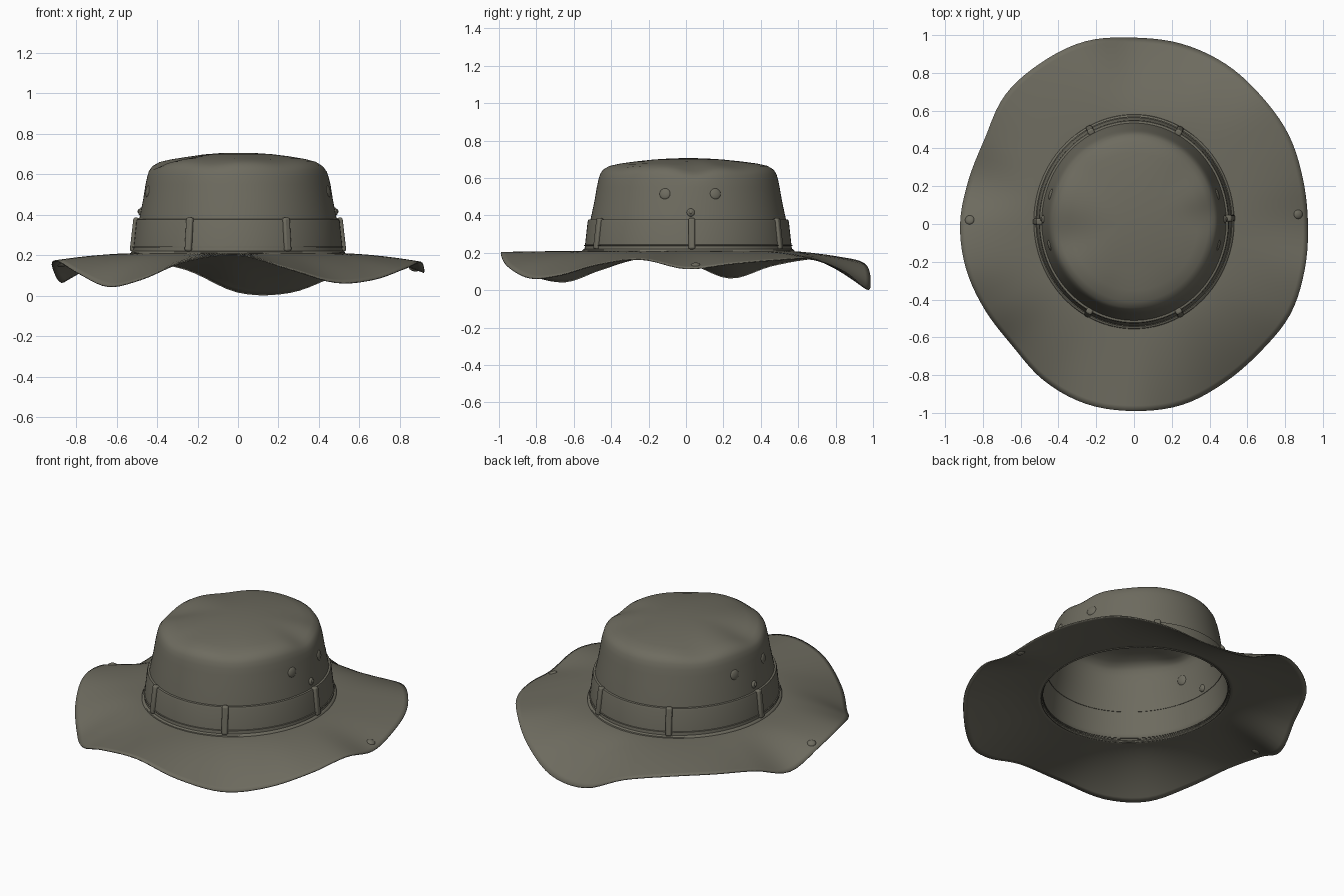
import bpy, bmesh, math
from mathutils import Matrix, Vector

if "Cube" in bpy.data.objects:
    bpy.data.objects.remove(bpy.data.objects["Cube"])

cloth = bpy.data.materials.new("olive_cloth")
cloth.use_nodes = True
OLIVE = (0.155, 0.148, 0.115, 1)
cloth.diffuse_color = OLIVE
cloth.node_tree.nodes["Principled BSDF"].inputs["Base Color"].default_value = OLIVE

SEGS = 120
OVAL, SHIFT = 1.07, 0.012          # the head opening is slightly longer than wide


def finish(name, bm, thickness=0.0, bevel=0.0):
    """Turn a bmesh into a smooth shaded cloth object."""
    mesh = bpy.data.meshes.new(name)
    bm.to_mesh(mesh)
    bm.free()
    obj = bpy.data.objects.new(name, mesh)
    bpy.context.collection.objects.link(obj)
    mesh.materials.append(cloth)
    if thickness:
        mod = obj.modifiers.new("thickness", 'SOLIDIFY')
        mod.thickness, mod.offset = thickness, 0
    if bevel:
        mod = obj.modifiers.new("rounding", 'BEVEL')
        mod.width, mod.segments = bevel, 3
    bpy.ops.object.select_all(action='DESELECT')
    obj.select_set(True)
    bpy.context.view_layer.objects.active = obj
    bpy.ops.object.shade_smooth_by_angle(angle=math.radians(40))
    return obj


def sheet(rings, cap=False):
    """Skin a list of closed rings, listed from the outside or bottom inwards."""
    bm = bmesh.new()
    loops = [[bm.verts.new(p) for p in ring] for ring in rings]
    for a, b in zip(loops, loops[1:]):
        for i in range(SEGS):
            j = (i + 1) % SEGS
            bm.faces.new((a[i], a[j], b[j], b[i]))
    if cap:
        bm.faces.new(loops[-1])
    return bm


def angles():
    return [math.tau * i / SEGS for i in range(SEGS)]


def oval(r, a, z):
    return Vector((r * math.cos(a), SHIFT + OVAL * r * math.sin(a), z))


def wave(values, a):
    """Smooth periodic curve through evenly spaced values."""
    n = len(values)
    u = a / math.tau * n
    i, t = int(u), u - int(u)
    p, q, r, s = (values[(i + k) % n] for k in (-1, 0, 1, 2))
    return q + t * ((r - p) + t * ((2 * p - 5 * q + 4 * r - s)
                    + t * (3 * q - p - 3 * r + s))) / 2


# Crown: an oval dome with soft dents around the top
PROFILE = [(.51, .2), (.5, .25), (.485, .38), (.465, .48), (.454, .55), (.446, .59),
           (.438, .62), (.424, .643), (.395, .662), (.34, .675), (.26, .686),
           (.17, .696), (.08, .702), (.02, .703)]
DENTS = [(.42, .05, .1, .03), (-.36, -.07, .12, .03), (-.3, .3, .12, .015),
         (.25, -.4, .12, .012), (.3, .28, .13, .012), (-.15, -.42, .1, .012)]


def crown_point(r, a, z):
    p = oval(r, a, z)
    top = min(max((z - .56) / .1, 0), 1)
    for x, y, size, depth in DENTS:
        d2 = (p.x - x) ** 2 + (p.y - y) ** 2
        p.z -= top * depth * math.exp(-d2 / size ** 2)
    return p


finish("crown", sheet([[crown_point(r, a, z) for a in angles()] for r, z in PROFILE], True), .006)

# Brim: rises and droops around the edge, flat where it meets the crown
EDGE_R = [.92, .925, .945, .955, .975, .985, .985, 1.0, .985, .965, .91, .905,
          .92, .92, .91, .91, .955, .985, .99, .99, .965, .95, .955, .935]
EDGE_Z = [.115, .14, .16, .165, .1, .015, .017, .13, .17, .17, .13, .065,
          .15, .17, .11, .045, .08, .17, .2, .13, .065, .08, .135, .165]


def brim_point(a, t):
    inner = oval(.505, a, .207)
    r = wave(EDGE_R, a)
    p = inner.lerp(Vector((r * math.cos(a), r * math.sin(a), 0)), t)
    p.z = inner.z + (wave(EDGE_Z, a) - inner.z) * t ** 1.7
    return p


STEPS = 16
finish("brim", sheet([[brim_point(a, 1 - k / STEPS) for a in angles()]
                      for k in range(STEPS + 1)]), .006)

# Hat band and the rolled seam at its foot
def ring_part(name, section):
    finish(name, sheet([[oval(r, a, z) for a in angles()] for r, z in section]))


ring_part("hat_band", [(.5, .215), (.518, .22), (.503, .365), (.499, .377), (.48, .38)])
ring_part("band_stitch_ridge", [(.508, .235), (.521, .238), (.521, .242), (.505, .246)])
ring_part("base_seam", [(.532, .205), (.529, .215), (.52, .221), (.5, .223)])


def crown_frame(a, z):
    """Matrix on the crown wall: x around, y up the wall, z outwards."""
    for (r0, z0), (r1, z1) in zip(PROFILE, PROFILE[1:]):
        if z0 <= z <= z1:
            r = r0 + (r1 - r0) * (z - z0) / (z1 - z0)
            up = (oval(r1, a, z1) - oval(r0, a, z0)).normalized()
            break
    along = (oval(r, a + .01, z) - oval(r, a - .01, z)).normalized()
    out = along.cross(up)
    m = Matrix((along, up, out)).transposed().to_4x4()
    m.translation = oval(r, a, z)
    return m


def dome(name, matrix, radius, height):
    bm = bmesh.new()
    bmesh.ops.create_uvsphere(bm, u_segments=24, v_segments=12, radius=1)
    bm.transform(matrix @ Matrix.Diagonal((radius, radius, height, 1)))
    return finish(name, bm)


# Upright loops that hold the band
for i, deg in enumerate((2, 62, 117, 180, 242, 298)):
    bm = bmesh.new()
    bmesh.ops.create_cube(bm, size=1)
    bm.transform(crown_frame(math.radians(deg), .3) @ Matrix.Translation((0, 0, .015))
                 @ Matrix.Diagonal((.036, .168, .034, 1)))
    finish(f"band_loop_{i + 1}", bm, bevel=.01)

# Vents and snaps on both sides of the crown, and a snap on each brim edge
for side, name, brim_y in ((1, "left", .05), (-1, "right", .02)):
    def wall(y, z):
        a = math.asin((y - SHIFT) / (OVAL * .47))
        return crown_frame(a if side > 0 else math.pi - a, z)
    for y, end in ((-.115, "front"), (.16, "back")):
        dome(f"{name}_{end}_vent", wall(y, .515), .03, .011)
    dome(f"{name}_band_snap", wall(.025, .415), .022, .014)
    dome(f"{name}_band_snap_stud", wall(.025, .415) @ Matrix.Translation((0, 0, .013)), .01, .006)

    a = math.atan2(brim_y, side * .87) % math.tau
    t = (.87 - .505) / (wave(EDGE_R, a) - .505)
    spot = brim_point(a, t)
    normal = (spot - brim_point(a, t - .03)).cross(brim_point(a - .03, t) - spot)
    if normal.z < 0:
        normal.negate()
    frame = normal.to_track_quat('Z', 'Y').to_matrix().to_4x4()
    frame.translation = spot
    dome(f"{name}_brim_snap", frame, .025, .013)
